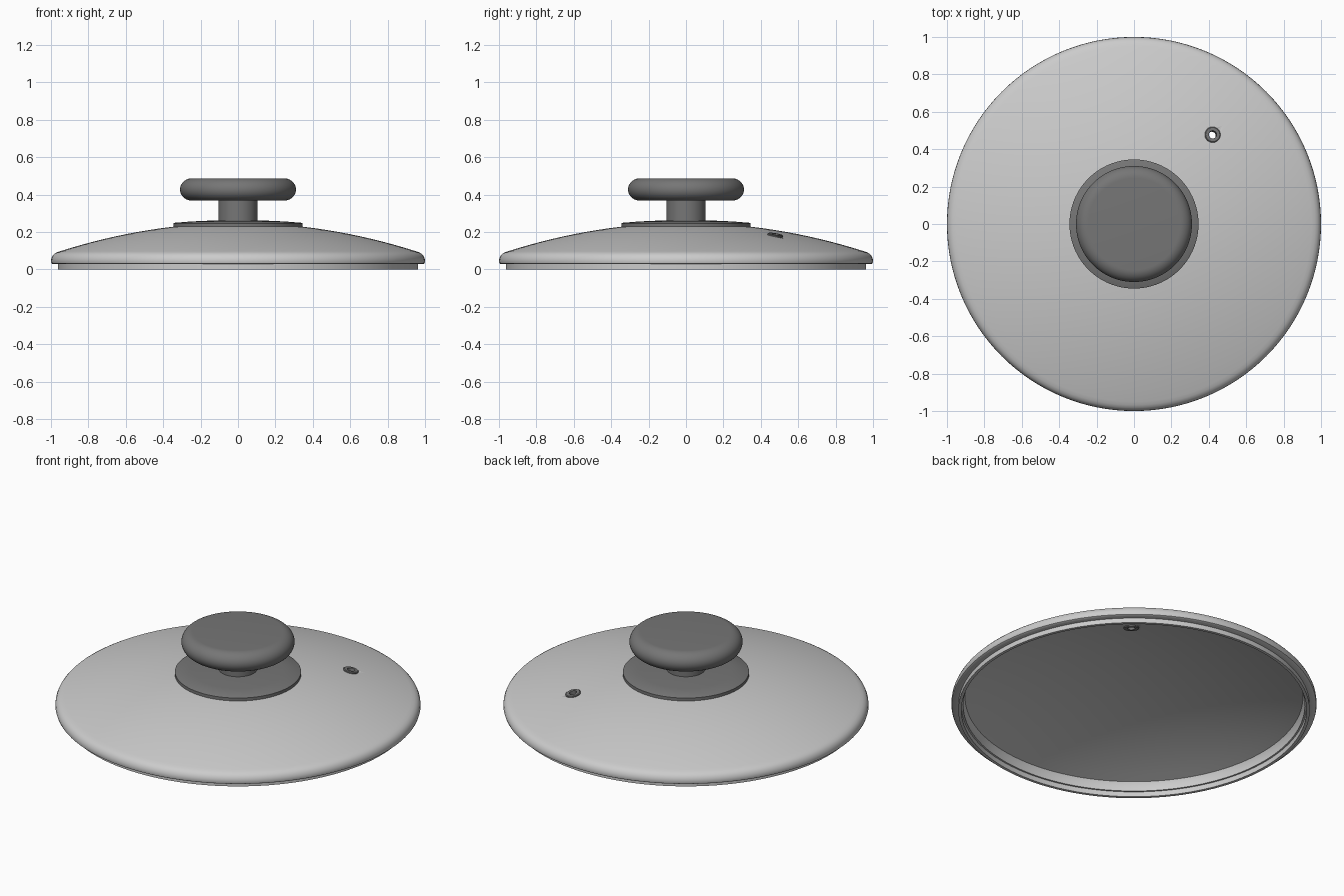
import bpy, math
from mathutils import Vector

if "Cube" in bpy.data.objects:
    bpy.data.objects.remove(bpy.data.objects["Cube"])


def material(name, v):
    m = bpy.data.materials.new(name)
    m.diffuse_color = (v, v, v, 1)
    m.use_nodes = True
    m.node_tree.nodes["Principled BSDF"].inputs["Base Color"].default_value = m.diffuse_color
    return m


LIGHT = material("brushed_steel", 0.60)
DARK = material("dark_grey", 0.18)


def dome(r, drop=0.0):
    return 0.248 - drop - 0.167 * r * r


def arc(cx, cz, rx, rz, a0, a1, n):
    return [(cx + rx * math.cos(math.radians(a0 + (a1 - a0) * i / n)),
             cz + rz * math.sin(math.radians(a0 + (a1 - a0) * i / n))) for i in range(n + 1)]


def lathe(name, prof, mat, n=128, closed=False, angle=35):
    """Revolve (r, z) points around z; points at r = 0 become poles."""
    verts, rings, faces = [], [], []
    for r, z in prof:
        k = 1 if r < 1e-6 else n
        rings.append([len(verts) + i for i in range(k)])
        verts += [(r * math.cos(2 * math.pi * i / k), r * math.sin(2 * math.pi * i / k), z)
                  for i in range(k)]
    pairs = list(zip(rings, rings[1:])) + ([(rings[-1], rings[0])] if closed else [])
    for a, b in pairs:
        for i in range(n):
            j = (i + 1) % n
            quad = [a[i % len(a)], a[j % len(a)], b[j % len(b)], b[i % len(b)]]
            faces.append(list(dict.fromkeys(quad)))
    me = bpy.data.meshes.new(name)
    me.from_pydata(verts, [], faces)
    me.materials.append(mat)
    ob = bpy.data.objects.new(name, me)
    bpy.context.collection.objects.link(ob)
    bpy.ops.object.select_all(action='DESELECT')
    ob.select_set(True)
    bpy.context.view_layer.objects.active = ob
    bpy.ops.object.mode_set(mode='EDIT')
    bpy.ops.mesh.select_all(action='SELECT')
    bpy.ops.mesh.normals_make_consistent(inside=False)
    bpy.ops.object.mode_set(mode='OBJECT')
    bpy.ops.object.shade_smooth_by_angle(angle=math.radians(angle))
    return ob


# Lid shell: inner dome, inner wall with ledge, seating lip, rolled rim, outer dome
inner = [(0.925 * i / 16, dome(0.925 * i / 16, 0.022)) for i in range(17)]
lip = [(0.935, 0.06), (0.935, 0.03), (0.945, 0.03), (0.945, 0), (0.962, 0), (0.962, 0.028)]
rim = [(0.99, 0.028), (0.997, 0.032), (1.0, 0.042), (0.998, 0.058), (0.992, 0.072),
       (0.982, 0.083), (0.968, 0.091)]
outer = [(0.95 * i / 16, dome(0.95 * i / 16)) for i in range(16, -1, -1)]
lid = lathe("lid_shell", inner + lip + rim + outer, LIGHT)

# Vent position and tilt follow the dome
vx, vy = 0.42, 0.477
vr = math.hypot(vx, vy)
normal = Vector((vx / vr * 0.334 * vr, vy / vr * 0.334 * vr, 1)).normalized()
tilt = normal.to_track_quat('Z', 'Y').to_euler()
place = Vector((vx, vy, dome(vr)))

# Hole through the shell
cutter = lathe("vent_cutter", [(0, -0.08), (0.028, -0.08), (0.028, 0.08), (0, 0.08)], DARK, 32)
cutter.location, cutter.rotation_euler = place, tilt
cutter.hide_render = True
mod = lid.modifiers.new("vent_hole", 'BOOLEAN')
mod.operation, mod.solver, mod.object = 'DIFFERENCE', 'EXACT', cutter
bpy.context.view_layer.objects.active = lid
bpy.ops.object.modifier_apply(modifier=mod.name)
bpy.data.objects.remove(cutter)

# Vent grommet with a flange on each side
vent = lathe("vent_grommet", [(0.021, -0.028), (0.042, -0.028), (0.042, -0.019), (0.028, -0.019),
                              (0.028, -0.003), (0.042, -0.003), (0.042, 0.005), (0.038, 0.008),
                              (0.021, 0.008)], DARK, 40, closed=True)
vent.location, vent.rotation_euler = place, tilt

# Knob base plate, slightly domed
lathe("knob_base", [(0, 0.235), (0.345, 0.218), (0.345, 0.246), (0.34, 0.249), (0.25, 0.256),
                    (0.12, 0.262), (0, 0.264)], DARK)

# Knob stem
lathe("knob_stem", [(0, 0.25), (0.105, 0.25), (0.105, 0.375), (0, 0.375)], DARK, 64)

# Knob with rounded edge
lathe("knob", [(0, 0.367)] + arc(0.245, 0.427, 0.065, 0.06, -90, 90, 20) + [(0, 0.487)], DARK, 96)
